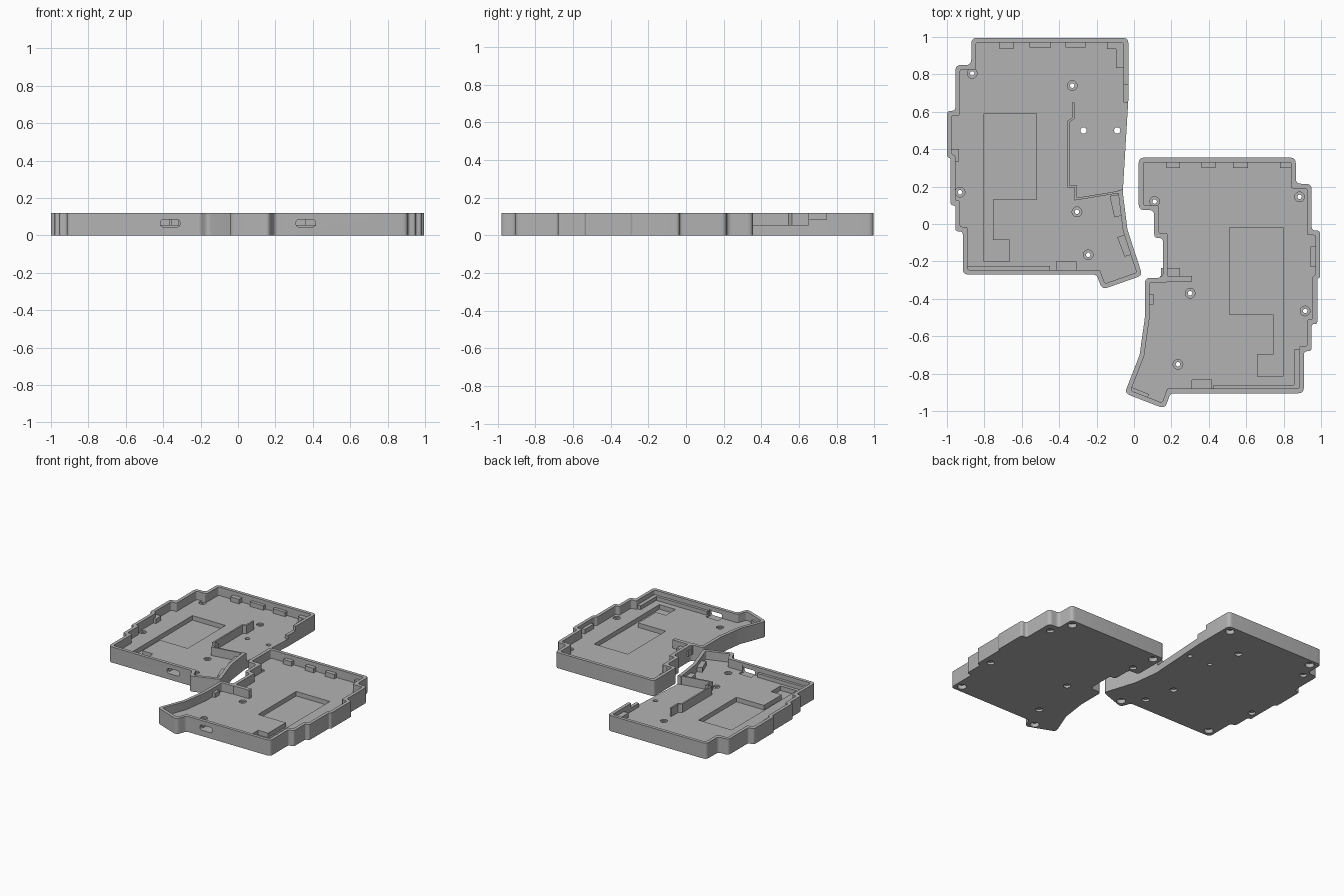
import bpy, bmesh, math
from mathutils import Vector

if "Cube" in bpy.data.objects:
    bpy.data.objects.remove(bpy.data.objects["Cube"])

H, FLOOR, WALL = 0.12, 0.055, 0.025

grey = bpy.data.materials.new("grey plastic")
grey.diffuse_color = (0.45, 0.45, 0.45, 1)
grey.use_nodes = True
grey.node_tree.nodes["Principled BSDF"].inputs["Base Color"].default_value = grey.diffuse_color


def ccw(pts):
    area = sum(a[0] * b[1] - b[0] * a[1] for a, b in zip(pts, pts[1:] + pts[:1]))
    return pts if area > 0 else pts[::-1]


def inset(pts, d):
    """Move every edge of a polygon inwards by d."""
    p = [Vector(q) for q in ccw(pts)]
    out = []
    for i, c in enumerate(p):
        e1 = (c - p[i - 1]).normalized()
        e2 = (p[(i + 1) % len(p)] - c).normalized()
        n1, n2 = Vector((-e1.y, e1.x)), Vector((-e2.y, e2.x))
        out.append(tuple(c + (n1 + n2) * d / (1 + n1.dot(n2))))
    return out


def rounded(pts, r, steps=5):
    """Round polygon corners with short arcs."""
    p = [Vector(q) for q in pts]
    out = []
    for i, c in enumerate(p):
        a, b = p[i - 1] - c, p[(i + 1) % len(p)] - c
        turn = math.pi - a.angle(b)
        if turn < 0.35:
            out.append(tuple(c))
            continue
        t = min(r * math.tan(turn / 2), 0.45 * a.length, 0.45 * b.length)
        s, e = c + a.normalized() * t, c + b.normalized() * t
        for k in range(steps + 1):
            f = k / steps
            out.append(tuple(s * (1 - f) ** 2 + c * 2 * f * (1 - f) + e * f * f))
    return out


def prism(name, pts, lo, hi, along_y=False):
    """Extrude a polygon along z, or along y for an xz polygon."""
    bm = bmesh.new()
    place = (lambda q, h: (q[0], h, q[1])) if along_y else (lambda q, h: (q[0], q[1], h))
    low = [bm.verts.new(place(q, lo)) for q in pts]
    top = [bm.verts.new(place(q, hi)) for q in pts]
    n = len(pts)
    bm.faces.new(low[::-1])
    bm.faces.new(top)
    for i in range(n):
        j = (i + 1) % n
        bm.faces.new((low[i], low[j], top[j], top[i]))
    bmesh.ops.recalc_face_normals(bm, faces=bm.faces)
    me = bpy.data.meshes.new(name)
    bm.to_mesh(me)
    bm.free()
    me.materials.append(grey)
    ob = bpy.data.objects.new(name, me)
    bpy.context.collection.objects.link(ob)
    return ob


def rect(x0, x1, y0, y1):
    return [(x0, y0), (x1, y0), (x1, y1), (x0, y1)]


def disc(x, y, r, n=20):
    return [(x + r * math.cos(2 * math.pi * k / n), y + r * math.sin(2 * math.pi * k / n))
            for k in range(n)]


def cut(ob, pts, lo, hi, along_y=False):
    cutter = prism("cutter", pts, lo, hi, along_y)
    cutter.hide_render = True
    mod = ob.modifiers.new("cut", 'BOOLEAN')
    mod.operation, mod.solver, mod.object = 'DIFFERENCE', 'EXACT', cutter
    bpy.context.view_layer.objects.active = ob
    bpy.ops.object.modifier_apply(modifier=mod.name)
    bpy.data.objects.remove(cutter)


def tray(name, outline, pockets, screws, feet, slot):
    ob = prism(name, rounded(ccw(outline), 0.03), 0, H)
    cut(ob, rounded(inset(outline, WALL), 0.012), FLOOR, H + 0.1)
    # battery bay, cable channel and socket as one stepped pocket
    cut(ob, pockets, 0.02, H)
    # screw holes with a recess above and below
    for x, y in screws:
        cut(ob, disc(x, y, 0.026), 0.045, H - 0.01)
        cut(ob, disc(x, y, 0.026), -0.1, 0.018)
        cut(ob, disc(x, y, 0.012), -0.1, H)
    # round foot recesses underneath
    for x, y in feet:
        cut(ob, disc(x, y, 0.032), -0.1, 0.03)
    # switch slot through the front wall, and its seat
    x0, x1, y = slot
    cut(ob, rounded(rect(x0, x1, 0.045, 0.085), 0.02), y - 0.1, y + 0.05, True)
    cut(ob, rect(x0, x1, y + WALL - 0.003, y + 0.07), 0.045, 0.1)
    return ob


def finish(ob):
    bpy.ops.object.select_all(action='DESELECT')
    ob.select_set(True)
    bpy.context.view_layer.objects.active = ob
    bpy.ops.object.shade_smooth_by_angle(angle=math.radians(25))


# left tray
left_outline = [
    (-.87, .995), (-.03, .995), (-.03, .67), (-.06, .17), (-.035, -.03), (.045, -.275),
    (-.17, -.35), (-.2, -.27), (-.915, -.27), (-.915, -.04), (-.955, -.04), (-.955, .1),
    (-.98, .1), (-.98, .35), (-1, .36), (-1, .605), (-.955, .605), (-.955, .85), (-.87, .85)]
left = tray("left_tray", left_outline,
            [(-.802, .59), (-.802, -.2), (-.665, -.2), (-.665, -.085), (-.755, -.085),
             (-.755, .13), (-.52, .13), (-.52, .59)],
            [(-.865, .805), (-.33, .74), (-.93, .17), (-.305, .065), (-.245, -.165)],
            [(-.81, .94), (-.085, .94), (-.86, -.215), (-.125, -.29)],
            (-.415, -.31, -.27))
# controller bay: open side, stepped wall and two through holes
cut(left, [(-.11, .65), (.03, .65), (.03, .185), (-.06, .185), (-.11, .176)], FLOOR, H + 0.1)
cut(left, rect(-.065, .03, .64, .745), 0.085, H + 0.1)
for hx in (-.27, -.09):
    cut(left, disc(hx, .5, .017), -0.1, H)
finish(left)

# right tray
right_outline = [
    (.025, .355), (.865, .355), (.865, .215), (.95, .215), (.95, -.035), (.995, -.035),
    (.995, -.285), (.98, -.295), (.98, -.535), (.95, -.535), (.95, -.68), (.908, -.68),
    (.908, -.905), (.195, -.905), (.165, -.988), (-.05, -.905), (.03, -.7), (.058, -.5),
    (.058, -.288), (.155, -.288), (.155, -.075), (.108, -.075), (.108, .075), (.025, .075)]
right = tray("right_tray", right_outline,
             [(.51, -.02), (.51, -.483), (.745, -.483), (.745, -.697), (.66, -.697),
              (.66, -.815), (.797, -.815), (.797, -.02)],
             [(.11, .12), (.885, .145), (.915, -.465), (.3, -.37), (.235, -.75)],
             [(.08, .3), (.815, .3), (.855, -.85), (.125, -.93)],
             (.31, .415, -.905))
finish(right)

# thin wall around the controller bay, as a ribbon along a path
path = [(-.325, .65), (-.325, .565), (-.35, .548), (-.35, .2), (-.312, .2),
        (-.312, .133), (-.07, .173)]
ribbon = []
for i, c in enumerate(path):
    c = Vector(c)
    d1 = (c - Vector(path[i - 1])).normalized() if i else None
    d2 = (Vector(path[i + 1]) - c).normalized() if i < len(path) - 1 else d1
    d1 = d1 or d2
    n1, n2 = Vector((-d1.y, d1.x)), Vector((-d2.y, d2.x))
    off = (n1 + n2) * 0.006 / (1 + n1.dot(n2))
    ribbon.append((tuple(c + off), tuple(c - off)))
prism("bay_wall", [a for a, b in ribbon] + [b for a, b in ribbon[::-1]], FLOOR - .005, H)
prism("stub_wall", rect(.14, .31, -.308, -.278), FLOOR - .005, H)

# support blocks along the walls
blocks = [
    (-.72, -.645, .935, .98), (-.56, -.445, .945, .98), (-.365, -.26, .945, .98),
    (-.145, -.05, .935, .98), (-.095, -.05, .835, .935), (-.98, -.935, .335, .4),
    (.175, .245, .3, .34), (.36, .435, .3, .34), (.53, .61, .3, .34), (.78, .845, .3, .34),
    (.945, .98, -.23, -.12), (.07, .105, -.43, -.375), (.145, .245, -.28, -.235)]
for b in blocks:
    prism("support_block", rect(*b), FLOOR - .005, 0.09)

# angled blocks in the thumb areas
for pts in ([(-.13, .15), (-.07, .16), (-.05, .05), (-.105, .035)],
            [(-.09, -.07), (-.04, -.055), (-.003, -.16), (-.05, -.175)],
            [(-.02, -.87), (.08, -.91), (.065, -.945), (-.035, -.905)]):
    prism("thumb_block", pts, FLOOR - .005, 0.09)

# low ledges along the front walls
prism("left_ledge", rect(-.895, -.45, -.25, -.225), FLOOR - .005, 0.085)
prism("right_ledge", [(.425, -.885), (.89, -.885), (.89, -.67), (.855, -.67), (.855, -.86),
                      (.425, -.86)], FLOOR - .005, 0.085)
